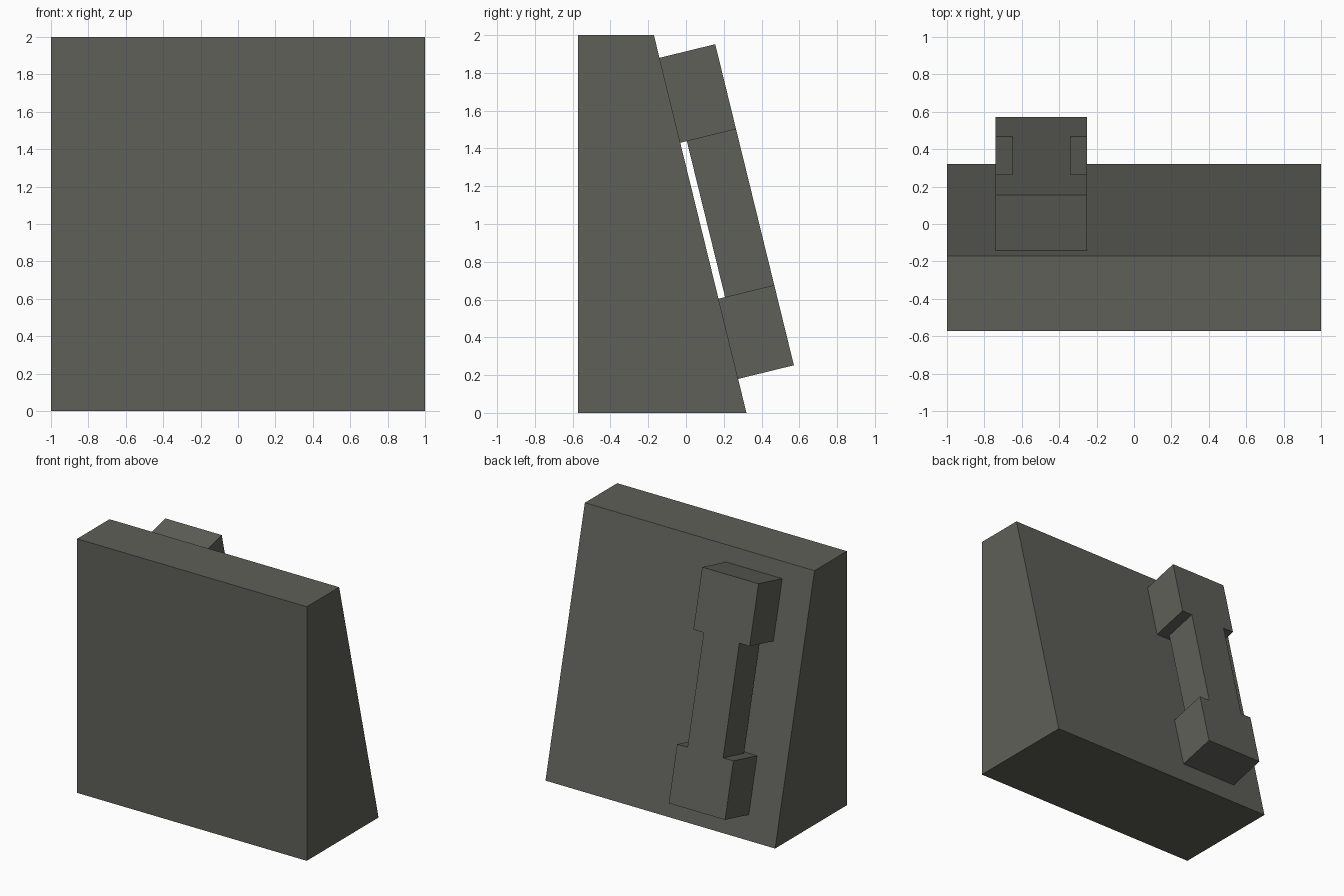
import bpy, bmesh
from mathutils import Vector

if "Cube" in bpy.data.objects:
    bpy.data.objects.remove(bpy.data.objects["Cube"])

mat = bpy.data.materials.new("dark_warm_grey")
mat.diffuse_color = (0.115, 0.115, 0.1, 1)
mat.use_nodes = True
mat.node_tree.nodes["Principled BSDF"].inputs["Base Color"].default_value = mat.diffuse_color


def extrude_profile(name, profile, x0, x1):
    """Solid from a (y, z) profile stretched along x."""
    bm = bmesh.new()
    face = bm.faces.new([bm.verts.new((x0, y, z)) for y, z in profile])
    ext = bmesh.ops.extrude_face_region(bm, geom=[face])["geom"]
    verts = [v for v in ext if isinstance(v, bmesh.types.BMVert)]
    bmesh.ops.translate(bm, verts=verts, vec=(x1 - x0, 0, 0))
    bmesh.ops.recalc_face_normals(bm, faces=bm.faces)
    mesh = bpy.data.meshes.new(name)
    bm.to_mesh(mesh)
    bm.free()
    mesh.materials.append(mat)
    obj = bpy.data.objects.new(name, mesh)
    bpy.context.collection.objects.link(obj)


# Wedge body with a sloping back
slope_top, slope_bottom = Vector((-0.17, 2)), Vector((0.32, 0))
extrude_profile("wedge_body",
                [(-0.573, 0), slope_bottom, slope_top, (-0.573, 2)], -1, 1)

# Handle parts, placed by distance down the slope and height off it
down = (slope_bottom - slope_top).normalized()
out = Vector((-down.y, down.x))


def slope_block(name, s0, s1, n0, n1, half_width):
    corners = [(s0, n0), (s0, n1), (s1, n1), (s1, n0)]
    extrude_profile(name, [slope_top + down * s + out * n for s, n in corners],
                    -0.495 - half_width, -0.495 + half_width)


slope_block("handle_upper_mount", 0.124, 0.587, 0, 0.304, 0.245)
slope_block("handle_lower_mount", 1.437, 1.874, 0, 0.304, 0.245)
slope_block("handle_grip", 0.587, 1.437, 0.036, 0.304, 0.155)
